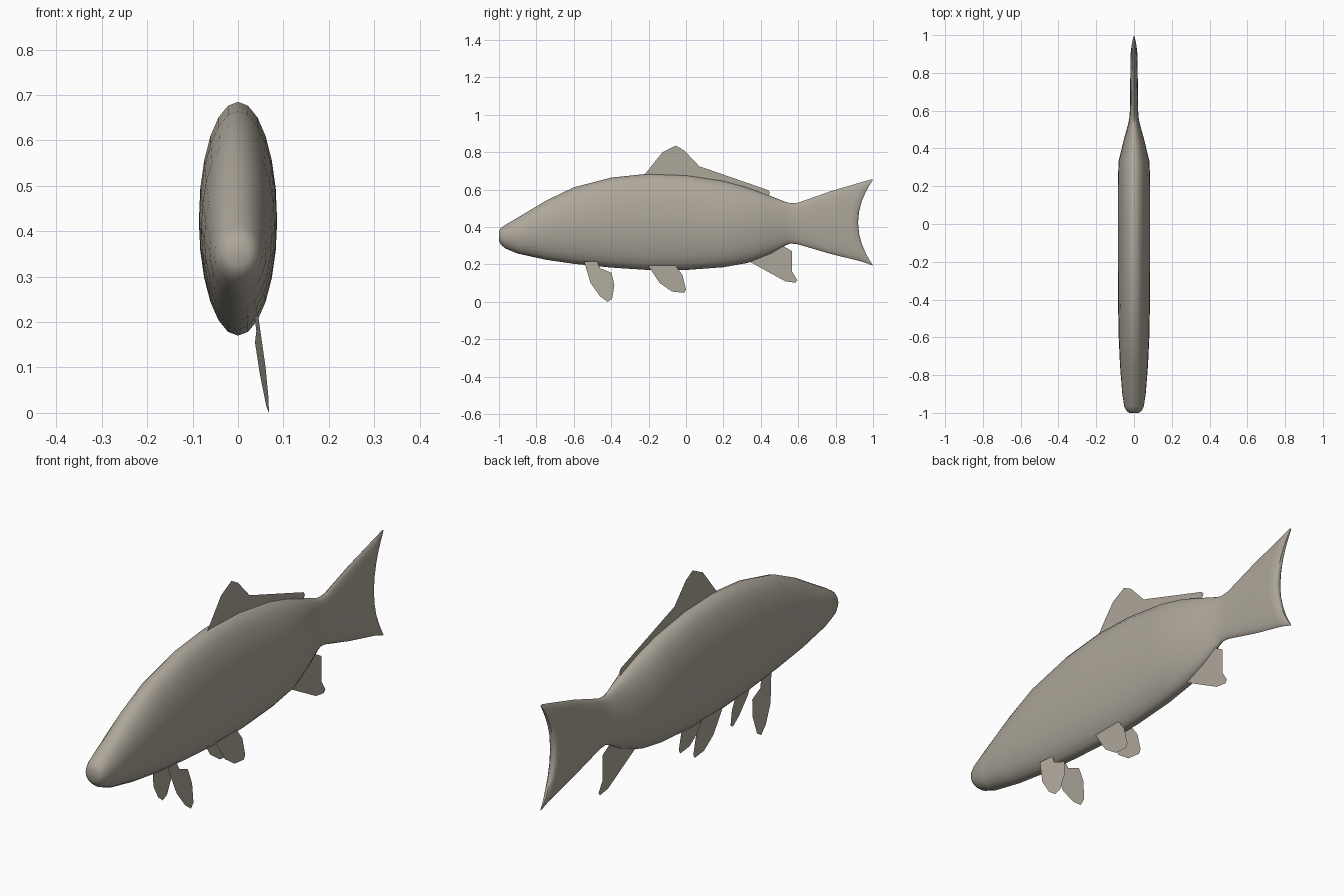
import bpy, bmesh, math

skin = bpy.data.materials.new("warm_grey")
skin.diffuse_color = (0.42, 0.385, 0.325, 1)


def add_object(name, bm):
    mesh = bpy.data.meshes.new(name)
    bm.to_mesh(mesh)
    bm.free()
    mesh.materials.append(skin)
    ob = bpy.data.objects.new(name, mesh)
    bpy.context.collection.objects.link(ob)
    return ob


# Body and tail: elliptical rings (y, bottom, top, half width, fork depth)
STATIONS = [
    (-1.0, 0.325, 0.375, 0.025, 0), (-0.99, 0.305, 0.395, 0.04, 0),
    (-0.965, 0.285, 0.412, 0.052, 0), (-0.9, 0.258, 0.45, 0.062, 0),
    (-0.75, 0.225, 0.54, 0.074, 0), (-0.6, 0.203, 0.612, 0.081, 0),
    (-0.4, 0.183, 0.664, 0.085, 0), (-0.2, 0.17, 0.685, 0.086, 0),
    (0.0, 0.17, 0.678, 0.086, 0), (0.2, 0.185, 0.648, 0.086, 0),
    (0.33, 0.208, 0.612, 0.082, 0), (0.45, 0.255, 0.567, 0.053, 0),
    (0.53, 0.30, 0.535, 0.031, 0), (0.56, 0.312, 0.527, 0.025, 0),
    (0.6, 0.307, 0.53, 0.022, 0), (0.75, 0.257, 0.59, 0.02, 0.02),
    (0.88, 0.215, 0.64, 0.019, 0.06), (0.91, 0.197, 0.654, 0.017, 0.08),
    (0.92, 0.195, 0.652, 0.008, 0.08)]
N = 24
bm = bmesh.new()
rings = []
for y, lo, hi, w, fork in STATIONS:
    ring = []
    for i in range(N):
        a = 2 * math.pi * i / N
        v = math.sin(a)
        ring.append(bm.verts.new((w * math.cos(a), y + fork * v * v,
                                  (lo + hi) / 2 + (hi - lo) / 2 * v)))
    rings.append(ring)
for r, s in zip(rings, rings[1:]):
    for i in range(N):
        j = (i + 1) % N
        bm.faces.new((r[i], r[j], s[j], s[i]))
bm.faces.new(rings[0][::-1])
# Tail edge is closed by quads joining left and right sides
end = rings[-1]
q = N // 4
for k in range(-q, q):
    vs = [end[k % N], end[(k + 1) % N], end[(N // 2 - k - 1) % N], end[(N // 2 - k) % N]]
    bm.faces.new(list(dict.fromkeys(vs)))
bmesh.ops.recalc_face_normals(bm, faces=bm.faces)
body = add_object("body_and_tail", bm)
bpy.context.view_layer.objects.active = body
body.select_set(True)
bpy.ops.object.shade_smooth_by_angle(angle=math.radians(50))


# Fins: flat outlines in (y, z), with x given by a rule
def fin(name, outline, x_at):
    bm = bmesh.new()
    bm.faces.new([bm.verts.new((x_at(y, z), y, z)) for y, z in outline])
    bmesh.ops.triangulate(bm, faces=bm.faces)
    return add_object(name, bm)


fin("dorsal_fin", [(-0.225, 0.675), (-0.17, 0.745), (-0.125, 0.80), (-0.055, 0.835),
                   (-0.01, 0.81), (0.07, 0.725), (0.44, 0.597), (0.45, 0.582),
                   (0.435, 0.56), (0.3, 0.6), (0, 0.65)], lambda y, z: 0.007)
fin("anal_fin", [(0.33, 0.22), (0.43, 0.165), (0.53, 0.11), (0.585, 0.102),
                 (0.595, 0.115), (0.568, 0.16), (0.567, 0.27), (0.5, 0.31)],
    lambda y, z: 0.004)

PELVIC = [(-0.21, 0.205), (-0.14, 0.10), (-0.075, 0.055), (-0.01, 0.048),
          (0.0, 0.065), (-0.02, 0.145), (-0.065, 0.205)]
PECTORAL = [(-0.545, 0.215), (-0.51, 0.10), (-0.46, 0.03), (-0.42, 0.0),
            (-0.395, 0.015), (-0.383, 0.09), (-0.398, 0.155), (-0.46, 0.18),
            (-0.475, 0.215)]
for side, s, twist in (("right", 1, -0.12), ("left", -1, 0)):
    fin(side + "_pelvic_fin", PELVIC, lambda y, z: s * 0.035)
    fin(side + "_pectoral_fin", PECTORAL,
        lambda y, z: s * (0.068 - 0.18 * z + twist * (y + 0.42)))
